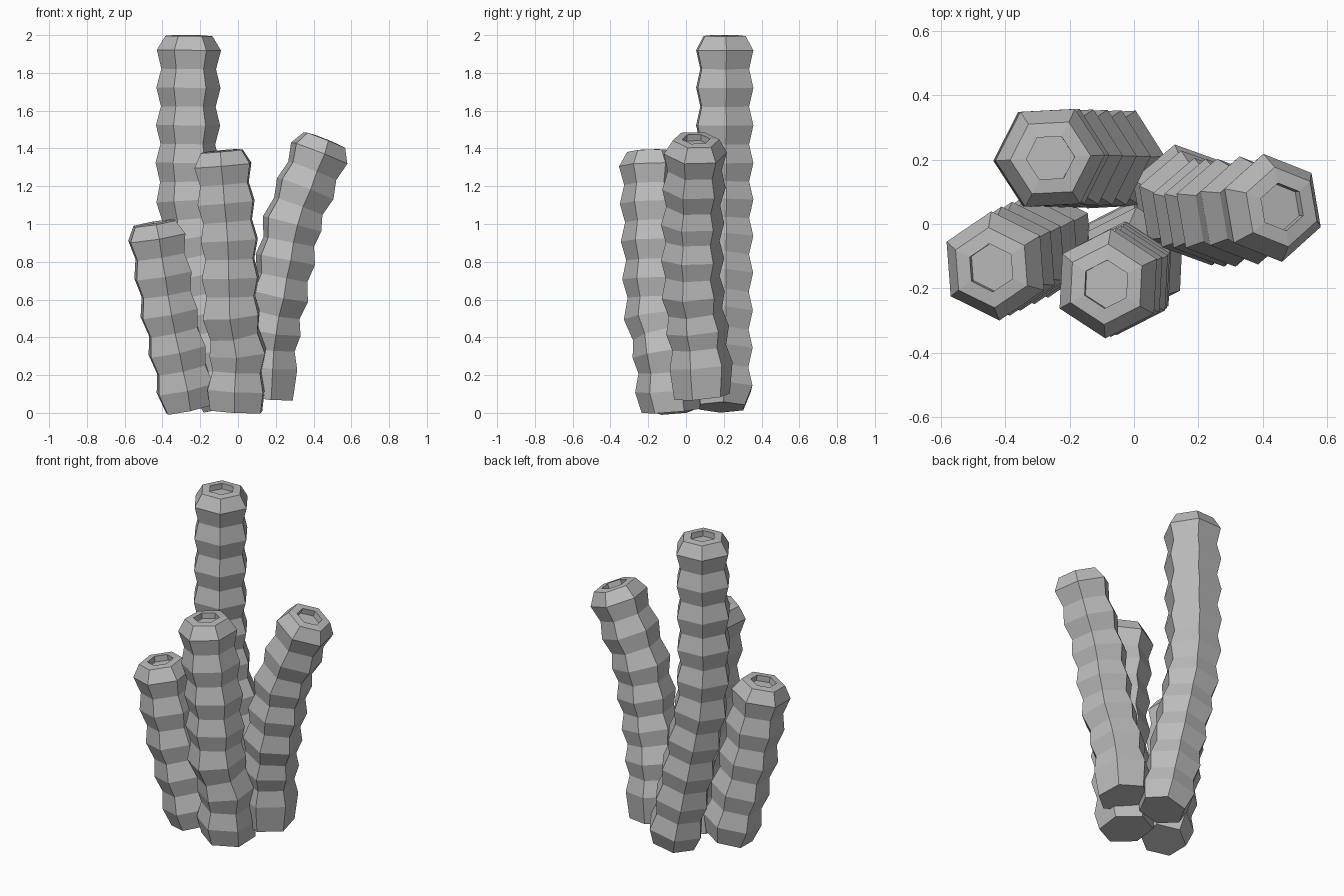
import bpy, bmesh, math
from mathutils import Vector

cube = bpy.data.objects.get("Cube")
if cube:
    bpy.data.objects.remove(cube, do_unlink=True)

SIDES = 6
BULGE, WAIST, RIM, HOLE = 0.17, 0.145, 0.125, 0.075

grey = bpy.data.materials.new("stone_grey")
grey.use_nodes = True
colour = (0.5, 0.5, 0.5, 1)
grey.diffuse_color = colour
grey.node_tree.nodes["Principled BSDF"].inputs["Base Color"].default_value = colour


def along(path, t):
    """Point at fraction t of the height of a path, linear between its points."""
    z = path[0].z + t * (path[-1].z - path[0].z)
    for a, b in zip(path, path[1:]):
        if z <= b.z + 1e-6:
            return a.lerp(b, (z - a.z) / (b.z - a.z))
    return path[-1].copy()


def add_ring(bm, centre, axis, radius, turn):
    """Hexagon of vertices square to the axis."""
    tilt = Vector((0, 0, 1)).rotation_difference(axis)
    ring = []
    for i in range(SIDES):
        a = math.radians(turn) + math.tau * i / SIDES
        ring.append(bm.verts.new(centre + tilt @ Vector((math.cos(a), math.sin(a), 0)) * radius))
    return ring


def make_tube(name, base, points, bulges, turn, base_radius):
    """Ribbed hexagonal tube with a tapered lip and a shallow open mouth."""
    path = [Vector(p) for p in points]
    steps = 2 * (bulges - 1)
    centres = [along(path, i / steps) for i in range(steps + 1)]
    axes = []
    for i in range(steps + 1):
        lo, hi = max(i - 1, 0), min(i + 1, steps)
        axes.append((centres[hi] - centres[lo]).normalized())

    bm = bmesh.new()
    rings = [add_ring(bm, Vector(base), axes[0], base_radius, turn)]
    for i, (c, axis) in enumerate(zip(centres, axes)):
        rings.append(add_ring(bm, c, axis, WAIST if i % 2 else BULGE, turn))

    # lip, mouth edge and mouth floor
    end, axis = centres[-1], axes[-1]
    for rise, radius in ((0.075, RIM), (0.08, HOLE), (0.045, HOLE)):
        rings.append(add_ring(bm, end + axis * rise, axis, radius, turn))

    for low, high in zip(rings, rings[1:]):
        for i in range(SIDES):
            j = (i + 1) % SIDES
            bm.faces.new((low[i], low[j], high[j], high[i]))
    bm.faces.new(list(reversed(rings[0])))
    bm.faces.new(rings[-1])

    mesh = bpy.data.meshes.new(name)
    bm.to_mesh(mesh)
    bm.free()
    mesh.materials.append(grey)
    obj = bpy.data.objects.new(name, mesh)
    bpy.context.collection.objects.link(obj)


# tall tube at the back
make_tube("tall_back_tube", (-0.05, 0.19, 0.03),
          [(-0.07, 0.2, 0.13), (-0.25, 0.205, 0.95), (-0.268, 0.205, 1.2), (-0.26, 0.205, 1.92)],
          10, 3, 0.135)

# middle tube at the front
make_tube("front_tube", (-0.01, -0.08, 0.01),
          [(-0.01, -0.1, 0.12), (0.0, -0.115, 0.32), (-0.035, -0.16, 0.5),
           (-0.045, -0.175, 0.9), (-0.08, -0.185, 1.31)],
          7, 27, 0.155)

# short tube leaning out to one side
make_tube("short_side_tube", (-0.262, -0.055, 0.02),
          [(-0.28, -0.06, 0.13), (-0.365, -0.1, 0.53), (-0.43, -0.13, 0.93)],
          5, 34, 0.135)

# bent tube leaning out to the other side
make_tube("bent_side_tube", (0.15, 0.085, 0.085),
          [(0.155, 0.08, 0.25), (0.175, 0.06, 0.45), (0.22, 0.035, 0.65),
           (0.29, 0.035, 1.02), (0.43, 0.05, 1.375)],
          7, -20, 0.15)
